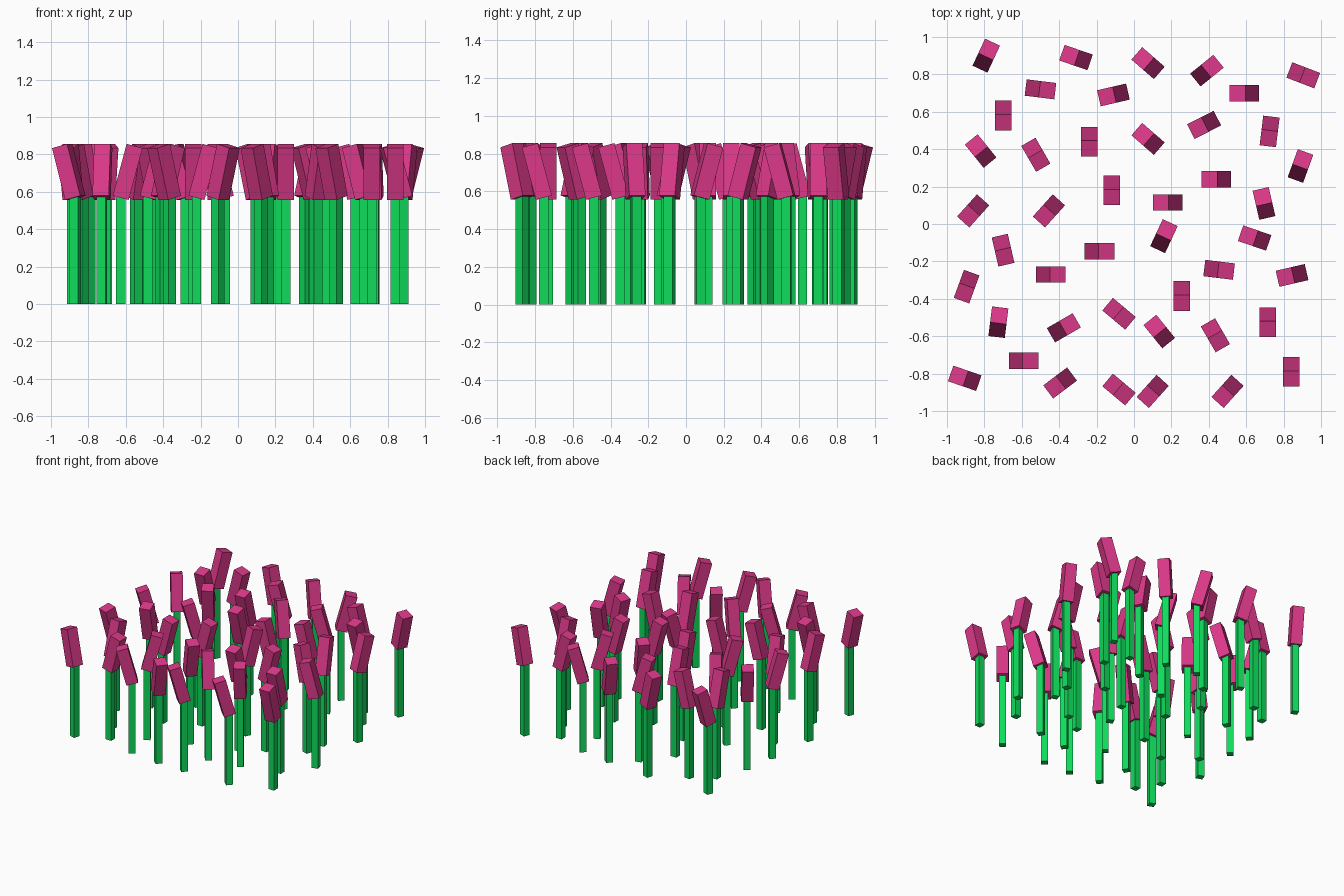
import bpy
import bmesh
from math import radians, sin
from mathutils import Matrix, Vector

cube = bpy.data.objects.get("Cube")
if cube:
    bpy.data.objects.remove(cube, do_unlink=True)

# Shared dimensions
STEM_WIDTH, STEM_HEIGHT = 0.05, 0.572
HEAD_WIDTH, HEAD_LENGTH = 0.088, 0.287
HEAD_CENTRE_Z = 0.706
TILT = radians(15)

# Flower positions (hundredths of a unit), grouped by the compass angle
# towards which the flower head leans
FLOWERS = {
    -90: [(-70, 58), (-24, 44), (-12, 18), (25.5, -38.5), (71.5, -52.5), (84, -79)],
    0: [(-18.5, -14.5), (-44.5, -27), (-59, -73)],
    180: [(59, 70), (18, 11.5), (44, 24)],
    228: [(-86, 7), (-45.5, 7), (10, -89.5), (50, -89.5)],
    -40: [(-8, -48), (-8, -88.5)],
    139: [(7.5, 86), (7.5, 45.5)],
    129: [(-82, 39), (13.5, -57.5)],
    -60: [(-52.5, 37), (43.5, -59.5)],
    65: [(-79, 90), (16, -6.5)],
    161: [(-31, 89), (64.5, -7.5), (-90.5, -82.5)],
    193: [(-11, 69), (84.5, -27.5)],
    -7: [(-50, 72), (45.5, -24.5)],
    39: [(39, 82)],
    -21: [(90.5, 79.5)],
    207: [(37.5, 53)],
    -97: [(72.5, 49.5)],
    70: [(89, 31)],
    103: [(69.5, 11)],
    -77: [(-70, -14)],
    250: [(-89.5, -33.5)],
    83: [(-72.5, -52.5)],
    30: [(-37.5, -55.5)],
    217: [(-39.5, -85)],
}


def make_material(name, colour):
    material = bpy.data.materials.new(name)
    material.use_nodes = True
    material.diffuse_color = colour
    shader = next(n for n in material.node_tree.nodes if n.type == "BSDF_PRINCIPLED")
    shader.inputs["Base Color"].default_value = colour
    return material


def make_box_mesh(name, width, height, material):
    bm = bmesh.new()
    bmesh.ops.create_cube(bm, size=1, matrix=Matrix.Diagonal((width, width, height, 1)))
    mesh = bpy.data.meshes.new(name)
    bm.to_mesh(mesh)
    bm.free()
    mesh.materials.append(material)
    return mesh


def place(name, mesh, matrix):
    part = bpy.data.objects.new(name, mesh)
    part.matrix_world = matrix
    bpy.context.collection.objects.link(part)


pink = make_material("petal pink", (0.71, 0.04, 0.25, 1))
green = make_material("stem green", (0.005, 0.71, 0.107, 1))
stem_mesh = make_box_mesh("stem", STEM_WIDTH, STEM_HEIGHT, green)
head_mesh = make_box_mesh("flower_head", HEAD_WIDTH, HEAD_LENGTH, pink)

# The stem meets the lower end of the leaning head
stem_offset = Vector((-sin(TILT) * HEAD_LENGTH / 2, 0, STEM_HEIGHT / 2))
head_offset = Vector((0, 0, HEAD_CENTRE_Z))
lean = Matrix.Rotation(TILT, 4, "Y")

for angle, spots in FLOWERS.items():
    turn = Matrix.Rotation(radians(angle), 4, "Z")
    for x, y in spots:
        base = Matrix.Translation((x / 100, y / 100, 0)) @ turn
        place("stem", stem_mesh, base @ Matrix.Translation(stem_offset))
        place("flower_head", head_mesh, base @ Matrix.Translation(head_offset) @ lean)
